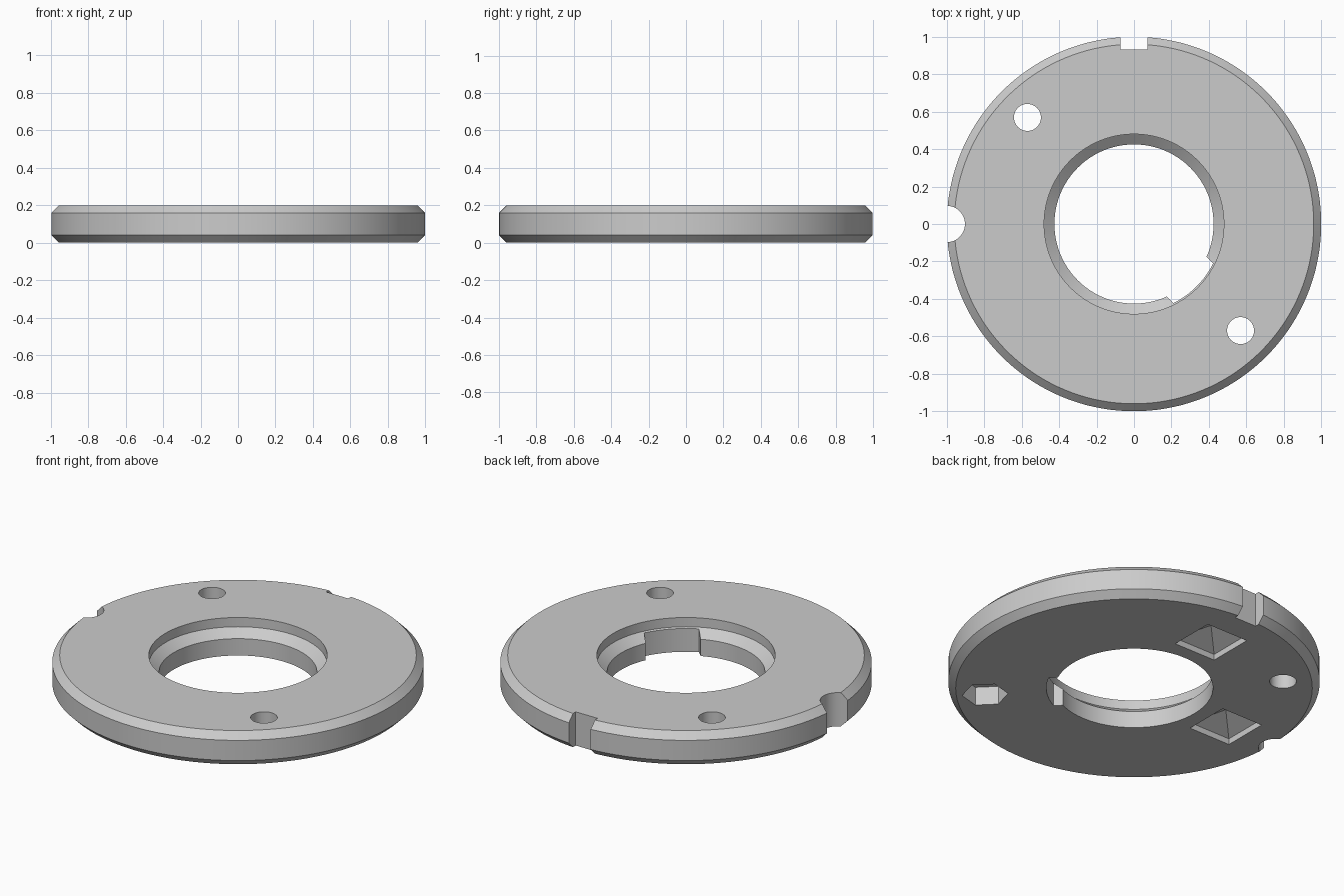
import bpy
import bmesh
from math import pi, cos, sin, asin, radians
from mathutils import Matrix, Vector

default = bpy.data.objects.get("Cube")
if default:
    bpy.data.objects.remove(default, do_unlink=True)

grey = bpy.data.materials.new("plain grey")
grey.use_nodes = True
tone = (0.6, 0.6, 0.6, 1)
grey.diffuse_color = tone
grey.node_tree.nodes["Principled BSDF"].inputs["Base Color"].default_value = tone

HEIGHT = 0.2


def finish(bm, name):
    bmesh.ops.recalc_face_normals(bm, faces=bm.faces)
    mesh = bpy.data.meshes.new(name)
    bm.to_mesh(mesh)
    bm.free()
    mesh.materials.append(grey)
    obj = bpy.data.objects.new(name, mesh)
    bpy.context.collection.objects.link(obj)
    return obj


def lathe(name, profile, steps):
    """Turn a closed (radius, height) profile round the z axis."""
    bm = bmesh.new()
    verts = [bm.verts.new((r, 0, z)) for r, z in profile]
    edges = [bm.edges.new((v, verts[i - 1])) for i, v in enumerate(verts)]
    bmesh.ops.spin(bm, geom=verts + edges, cent=(0, 0, 0), axis=(0, 0, 1),
                   angle=2 * pi, steps=steps)
    bmesh.ops.remove_doubles(bm, verts=bm.verts, dist=1e-5)
    return finish(bm, name)


def polygon(radius, sides, turn=0):
    return [(radius * cos(turn + 2 * pi * i / sides),
             radius * sin(turn + 2 * pi * i / sides)) for i in range(sides)]


def prism(name, outline, centre, low, high, turn=0, peak=None):
    """Upright prism, with an optional pyramid roof reaching up to peak."""
    bm = bmesh.new()
    face = bm.faces.new([bm.verts.new((x, y, low)) for x, y in outline])
    top = bmesh.ops.extrude_face_region(bm, geom=[face])["geom"]
    bmesh.ops.translate(bm, vec=(0, 0, high - low),
                        verts=[g for g in top if isinstance(g, bmesh.types.BMVert)])
    if peak is not None:
        roof = [g for g in top if isinstance(g, bmesh.types.BMFace)]
        tip = bmesh.ops.poke(bm, faces=roof)["verts"][0]
        tip.co.z = peak
    place = Matrix.Translation(Vector((*centre, 0))) @ Matrix.Rotation(turn, 4, "Z")
    bm.transform(place)
    obj = finish(bm, name)
    obj.hide_render = True
    return obj


# Chamfered disc with a stepped, tapered bore
disc = lathe("disc", [
    (0.425, 0), (0.96, 0), (1, 0.04), (1, HEIGHT - 0.04), (0.96, HEIGHT),
    (0.48, HEIGHT), (0.48, 0.145), (0.425, 0.1)], 144)

LOW, HIGH = -0.05, HEIGHT + 0.05
cutters = []

# Two bayonet slots in the bore, and two bolt holes with hexagonal nut pockets
slot_r, slot_half, bolt = 0.472, 0.15, 0.805
spread = asin(slot_half / slot_r)
arc = [spread * (i / 8 - 1) for i in range(17)]
slot = [(0.3, -slot_half)] + [(slot_r * cos(a), slot_r * sin(a)) for a in arc] \
    + [(0.3, slot_half)]
for side, turn in (("back", radians(135)), ("front", radians(-45))):
    spot = (bolt * cos(turn), bolt * sin(turn))
    cutters += [
        prism(side + "_slot", slot, (0, 0), LOW, HIGH, turn),
        prism(side + "_bolt_hole", polygon(0.072, 48), spot, LOW, HIGH),
        prism(side + "_nut_pocket", polygon(0.124, 6), spot, LOW, 0.11, turn)]

# Square pockets with pyramid roofs, under each rim notch
for name, spot in (("back_pocket", (0, 0.645)), ("right_pocket", (-0.645, 0))):
    cutters.append(prism(name, polygon(0.193, 4, pi / 4), spot, LOW, 0.035, peak=0.105))

# Rim notches: square at the back, round on the right
cutters.append(prism("square_notch", polygon(0.102, 4, pi / 4), (0, 1.004), LOW, HIGH))
cutters.append(prism("round_notch", polygon(0.097, 48), (-1, 0), LOW, HIGH))

# Cut everything, bake the result and drop the cutters
for cutter in cutters:
    cut = disc.modifiers.new(cutter.name, "BOOLEAN")
    cut.operation = "DIFFERENCE"
    cut.solver = "EXACT"
    cut.object = cutter
graph = bpy.context.evaluated_depsgraph_get()
graph.update()
baked = bpy.data.meshes.new_from_object(disc.evaluated_get(graph))
disc.modifiers.clear()
disc.data = baked
baked.materials.clear()
baked.materials.append(grey)
for face in baked.polygons:
    face.material_index = 0
for cutter in cutters:
    bpy.data.objects.remove(cutter, do_unlink=True)

# Smooth round walls, crisp edges
bpy.ops.object.select_all(action="DESELECT")
disc.select_set(True)
bpy.context.view_layer.objects.active = disc
bpy.ops.object.shade_smooth_by_angle(angle=radians(20))
